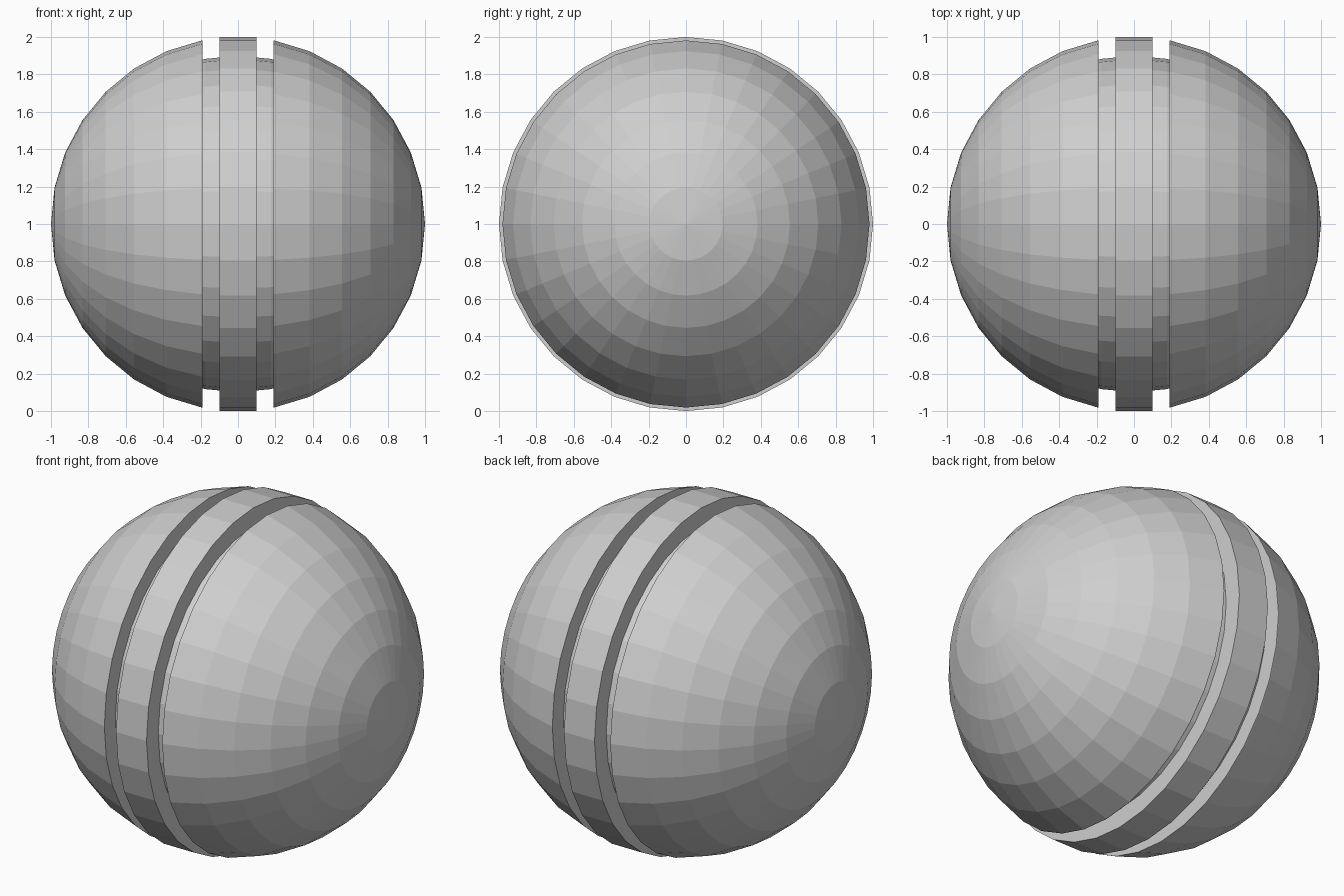
import bpy, bmesh
from math import pi
from mathutils import Matrix, Vector

old = bpy.data.objects.get("Cube")
if old:
    bpy.data.objects.remove(old, do_unlink=True)

SEGMENTS = 32
CENTRE = Vector((0, 0, 1))
SIDEWAYS = Matrix.Rotation(pi / 2, 4, 'Y')   # turns the poles onto the x axis

grey = bpy.data.materials.new("plain_grey")
grey.use_nodes = True
colour = (0.62, 0.62, 0.62, 1)
grey.diffuse_color = colour
grey.node_tree.nodes["Principled BSDF"].inputs["Base Color"].default_value = colour


def finish(name, bm):
    bmesh.ops.recalc_face_normals(bm, faces=bm.faces)
    mesh = bpy.data.meshes.new(name)
    bm.to_mesh(mesh)
    bm.free()
    mesh.materials.append(grey)
    obj = bpy.data.objects.new(name, mesh)
    obj.location = CENTRE
    bpy.context.collection.objects.link(obj)
    return obj


def sphere(radius):
    bm = bmesh.new()
    bmesh.ops.create_uvsphere(bm, u_segments=SEGMENTS, v_segments=SEGMENTS // 2,
                              radius=radius, matrix=SIDEWAYS)
    return bm


# Two outer domes, each cut off flat and closed beside the groove
for name, side in (("left_dome", 1), ("right_dome", -1)):
    bm = sphere(1)
    bmesh.ops.bisect_plane(bm, geom=bm.verts[:] + bm.edges[:] + bm.faces[:],
                           dist=0.0001, plane_co=(0.19 * side, 0, 0),
                           plane_no=(side, 0, 0), clear_inner=True)
    rim = [e for e in bm.edges if e.is_boundary]
    bmesh.ops.holes_fill(bm, edges=rim, sides=0)
    finish(name, bm)

# Inner core forming the floor of both grooves
finish("inner_core", sphere(0.9))

# Raised band around the middle
bm = bmesh.new()
bmesh.ops.create_cone(bm, cap_ends=True, segments=SEGMENTS, radius1=1, radius2=1,
                      depth=0.2, matrix=SIDEWAYS)
finish("middle_band", bm)
